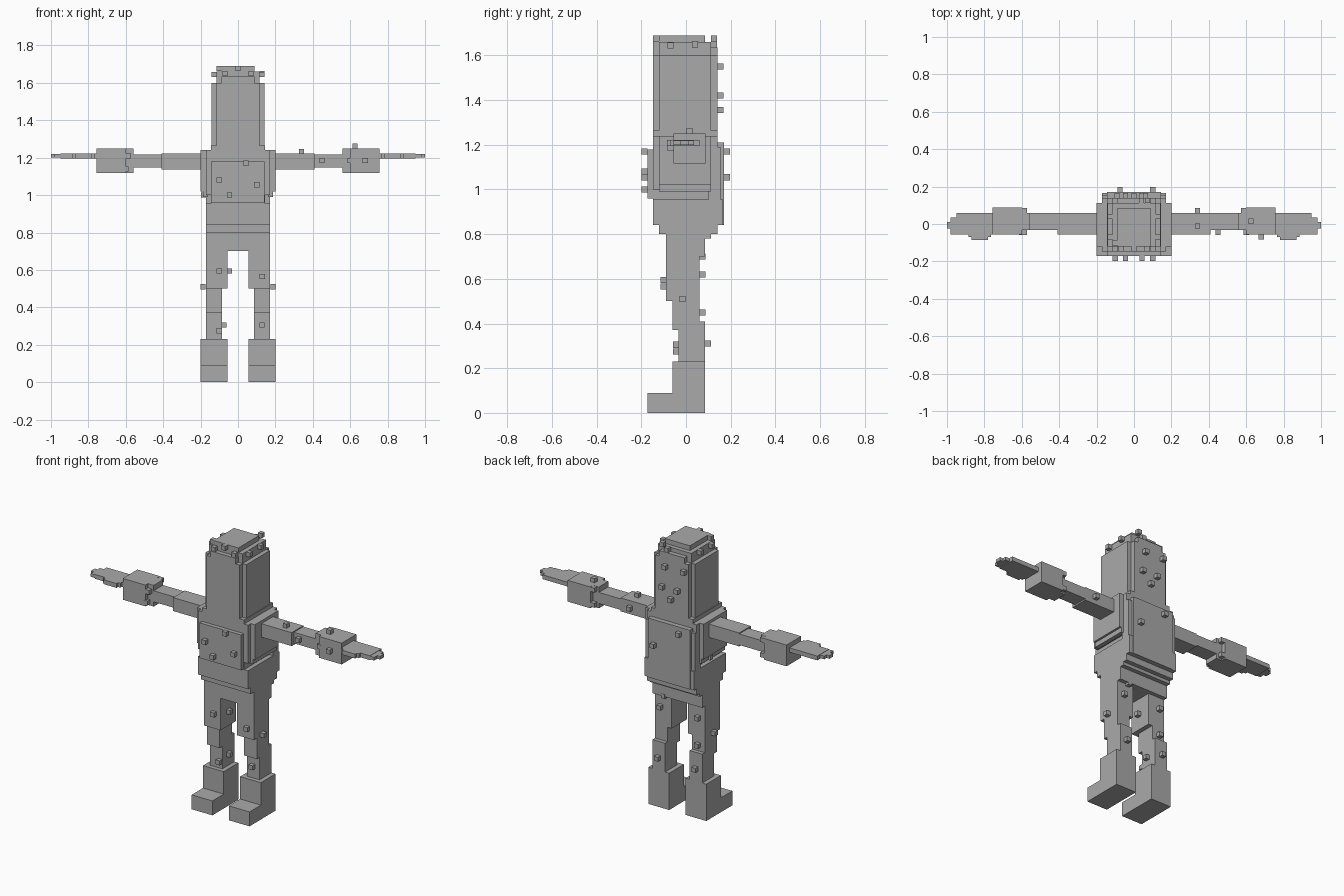
import bpy, bmesh

grey = bpy.data.materials.new("plain_grey")
grey.diffuse_color = (0.4, 0.4, 0.4, 1)
V = 0.0275  # size of one small cube


def boxes(name, parts, mirror=False):
    """One object from boxes (x0, x1, y0, y1, z0, z1), optionally mirrored in x."""
    bm = bmesh.new()
    for x0, x1, y0, y1, z0, z1 in parts:
        for s in ((1, -1) if mirror else (1,)):
            geo = bmesh.ops.create_cube(bm, size=1)
            for v in geo["verts"]:
                v.co = (s * ((x0 + x1) / 2 + v.co.x * (x1 - x0)),
                        (y0 + y1) / 2 + v.co.y * (y1 - y0),
                        (z0 + z1) / 2 + v.co.z * (z1 - z0))
    bmesh.ops.recalc_face_normals(bm, faces=bm.faces)
    mesh = bpy.data.meshes.new(name)
    bm.to_mesh(mesh)
    bm.free()
    mesh.materials.append(grey)
    obj = bpy.data.objects.new(name, mesh)
    bpy.context.collection.objects.link(obj)
    return obj


def studs(name, points):
    """Small cubes centred on the given points."""
    h = V / 2
    boxes(name, [(x - h, x + h, y - h, y + h, z - h, z + h) for x, y, z in points])


# Head with stepped corners and stepped crown
boxes("head", [
    (-.115, .115, -.147, .115, 1.25, 1.60),
    (-.115, .115, -.12, .14, 1.25, 1.60),
    (-.142, .142, -.12, .112, 1.26, 1.60),
    (-.115, .115, -.12, .112, 1.60, 1.66),
    (-.087, .087, -.147, .14, 1.60, 1.635),
    (-.087, .087, -.12, .085, 1.66, 1.69),
])

# Torso core, chest plate, back plate and shoulder sides
boxes("torso", [
    (-.172, .172, -.147, .14, 1.00, 1.24),
    (-.145, .145, -.147, .14, .94, 1.265),
    (-.145, .142, -.172, -.12, .96, 1.18),
    (-.145, .145, .11, .17, .84, 1.21),
    (-.172, .172, .10, .155, .95, 1.19),
])
boxes("shoulder_sides", [
    (.16, .20, -.12, .112, 1.02, 1.24),
    (.16, .187, -.12, .112, .99, 1.05),
], True)

# Hips stepping inwards towards the legs
boxes("hips", [
    (-.172, .172, -.147, .165, .84, .955),
    (-.172, .172, -.12, .14, .80, .85),
    (-.172, .172, -.09, .112, .78, .81),
    (-.172, .172, -.09, .085, .70, .79),
])

# Legs and boots
boxes("legs", [
    (.057, .172, -.09, .06, .50, .75),
    (.085, .172, -.06, .06, .37, .51),
    (.085, .172, -.033, .085, .22, .41),
], True)
boxes("boots", [
    (.057, .20, -.06, .085, 0, .23),
    (.057, .20, -.172, .03, 0, .09),
], True)

# Arms, cuffs and flat tapering hands
boxes("arms", [
    (.18, .41, -.055, .06, 1.138, 1.222),
    (.40, .60, -.033, .06, 1.147, 1.216),
], True)
boxes("cuffs", [
    (.56, .757, -.033, .06, 1.117, 1.25),
    (.60, .757, -.057, .088, 1.117, 1.25),
], True)
boxes("hands", [
    (.75, .95, -.055, .06, 1.195, 1.222),
    (.78, .87, -.085, .03, 1.195, 1.222),
    (.765, .885, -.07, .03, 1.195, 1.222),
    (.94, .98, -.055, .035, 1.20, 1.22),
    (.97, 1.0, -.025, .012, 1.20, 1.22),
], True)

# Loose small cubes scattered over the surface
studs("head_studs", [(.04, .153, 1.55), (-.09, .153, 1.55), (.06, .153, 1.42),
                     (-.045, .153, 1.42), (.0, .153, 1.355),
                     (.128, .04, 1.65), (.128, -.07, 1.645), (-.128, -.07, 1.645),
                     (-.128, .04, 1.645), (-.10, -.10, 1.676), (.073, .126, 1.676),
                     (-.07, -.133, 1.65), (.07, -.133, 1.65), (.04, .126, 1.65),
                     (0, -.133, 1.676)])
studs("torso_studs", [(.042, -.185, 1.17), (-.10, -.185, 1.08), (.10, -.185, 1.055),
                      (-.045, -.185, 1.0), (-.075, .183, 1.17), (.10, .183, 1.055),
                      (-.185, .03, 1.0)])
studs("leg_studs", [(-.10, -.10, .595), (-.045, -.02, .595), (.13, -.10, .565),
                    (.187, -.015, .51), (-.187, -.015, .51), (.128, -.045, .305),
                    (-.10, -.045, .275), (-.075, .02, .305), (.10, .073, .70),
                    (-.13, .073, .62), (.13, .073, .62), (-.13, .073, .45),
                    (.13, .098, .31), (-.13, .098, .31)])
studs("arm_studs", [(.34, .073, 1.18), (.34, -.01, 1.234), (.45, -.045, 1.185),
                    (.68, -.07, 1.185), (.625, .015, 1.262), (.587, .073, 1.235),
                    (.587, .073, 1.14), (.60, -.045, 1.185), (-.587, .073, 1.235),
                    (-.587, -.045, 1.21), (-.587, .073, 1.14), (-.60, -.045, 1.14)])
